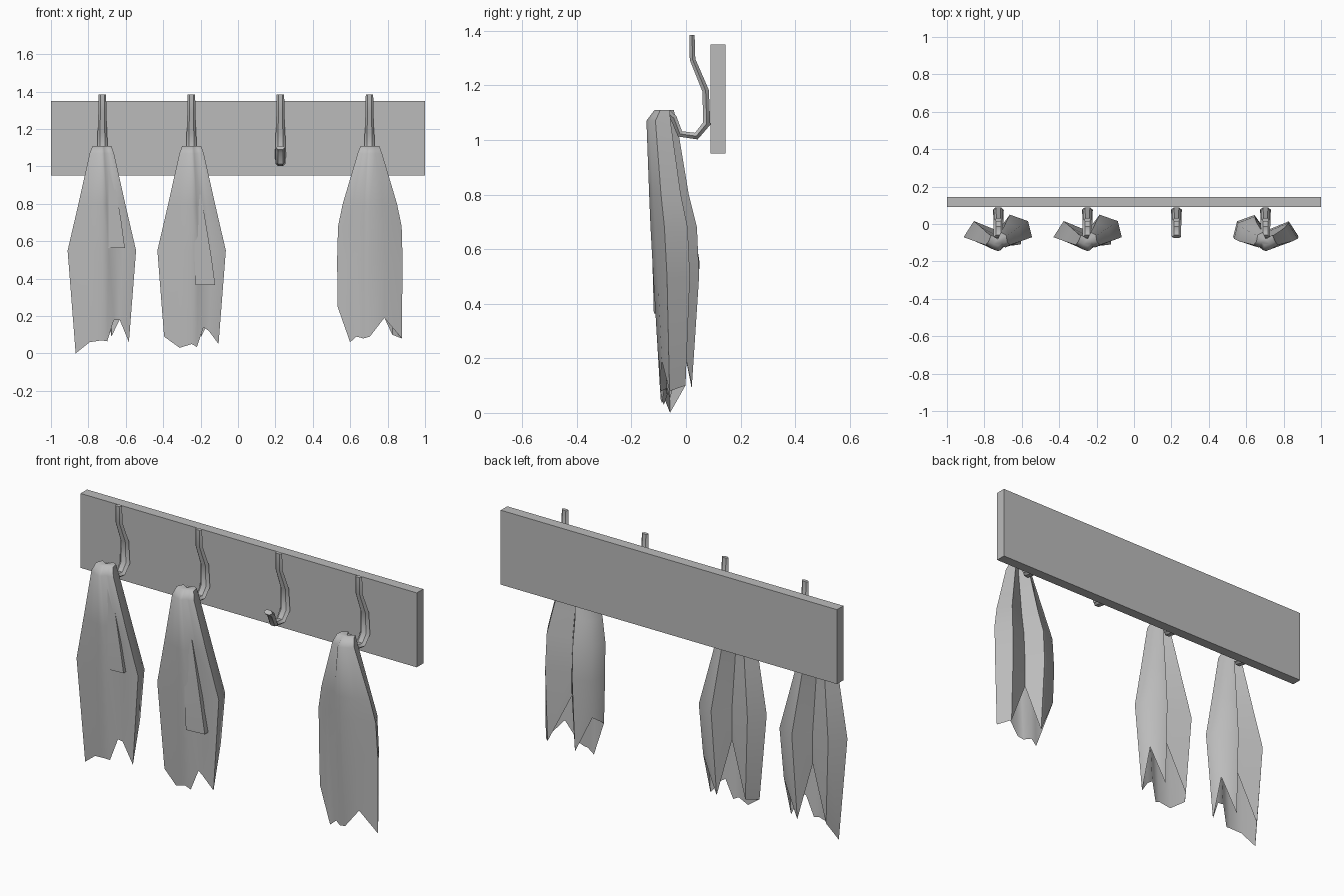
import bpy, bmesh, math

cube = bpy.data.objects.get("Cube")
if cube:
    bpy.data.objects.remove(cube, do_unlink=True)

grey = bpy.data.materials.new("plain grey")
grey.use_nodes = True
grey.diffuse_color = (0.5, 0.5, 0.5, 1)
grey.node_tree.nodes["Principled BSDF"].inputs["Base Color"].default_value = (0.5, 0.5, 0.5, 1)


def add_object(name, data):
    obj = bpy.data.objects.new(name, data)
    bpy.context.collection.objects.link(obj)
    data.materials.append(grey)
    return obj


def smooth(obj, angle):
    bpy.ops.object.select_all(action='DESELECT')
    obj.select_set(True)
    bpy.context.view_layer.objects.active = obj
    bpy.ops.object.shade_smooth_by_angle(angle=math.radians(angle))


def loft(name, rows, cap_ends, angle):
    """Skin closed rows of points, capping the first and optionally the last."""
    bm = bmesh.new()
    rings = [[bm.verts.new(p) for p in row] for row in rows]
    n = len(rings[0])
    for a, b in zip(rings, rings[1:]):
        for i in range(n):
            j = (i + 1) % n
            bm.faces.new((a[i], b[i], b[j], a[j]))
    bm.faces.new(rings[0])
    if cap_ends:
        bm.faces.new(rings[-1])
    bmesh.ops.recalc_face_normals(bm, faces=bm.faces)
    mesh = bpy.data.meshes.new(name)
    bm.to_mesh(mesh)
    bm.free()
    obj = add_object(name, mesh)
    smooth(obj, angle)
    return obj


# Wall board
bm = bmesh.new()
bmesh.ops.create_cube(bm, size=1)
bmesh.ops.scale(bm, vec=(2, 0.055, 0.4), verts=bm.verts)
bmesh.ops.translate(bm, vec=(0, 0.118, 1.15), verts=bm.verts)
board_mesh = bpy.data.meshes.new("wall_board")
bm.to_mesh(board_mesh)
bm.free()
add_object("wall_board", board_mesh)

# Bent hooks: (y, z, radius) along the rod, widened sideways
HOOK = [(0.022, 1.385, 0.011), (0.024, 1.295, 0.012), (0.072, 1.18, 0.014),
        (0.076, 1.06, 0.016), (0.038, 1.014, 0.015), (-0.022, 1.022, 0.014),
        (-0.045, 1.08, 0.014), (-0.068, 1.1, 0.014)]


def hook(name, x):
    curve = bpy.data.curves.new(name, 'CURVE')
    curve.dimensions = '3D'
    curve.bevel_depth = 1
    curve.bevel_resolution = 1
    curve.use_fill_caps = True
    spline = curve.splines.new('POLY')
    spline.points.add(len(HOOK) - 1)
    for point, (y, z, r) in zip(spline.points, HOOK):
        point.co = (0, y, z, 1)
        point.radius = r
    obj = add_object(name, curve)
    obj.location.x = x
    obj.scale.x = 1.8
    bpy.ops.object.select_all(action='DESELECT')
    obj.select_set(True)
    bpy.context.view_layer.objects.active = obj
    bpy.ops.object.convert(target='MESH')
    smooth(bpy.context.object, 40)


# Folded outline of a coat: sideways -1..1, depth 0 (front) to 1 (back)
FOLDS = [(0, 0), (0.2, 0.04), (0.42, 0.22), (0.62, 0.18), (1, 0.3), (0.88, 0.8),
         (0.35, 1), (0, 0.5), (-0.7, 0.8), (-1, 0.3), (-0.45, 0.1)]

# Levels: z, half width, front y, back y
SHOULDERS = [(1.11, 0.05, -0.115, -0.045), (1.07, 0.065, -0.145, -0.035)]
FLARED = SHOULDERS + [(0.8, 0.125, -0.135, 0.01), (0.55, 0.183, -0.122, 0.05), (0, 0.14, -0.09, 0.015)]
STRAIGHT = SHOULDERS + [(0.8, 0.145, -0.135, 0.01), (0.68, 0.17, -0.13, 0.04),
                        (0.5, 0.175, -0.12, 0.048), (0, 0.17, -0.09, 0.015)]


def at_height(levels, z):
    for a, b in zip(levels, levels[1:]):
        if z >= b[0]:
            t = (a[0] - z) / (a[0] - b[0])
            return [p + (q - p) * t for p, q in zip(a[1:], b[1:])]
    return levels[-1][1:]


def coat(name, x, side, levels, hem):
    def place(fold, z):
        half, front, back = at_height(levels, z)
        return (x + side * fold[0] * half, front + (back - front) * fold[1], z)
    rows = [[place(f, level[0]) for f in FOLDS] for level in levels[:-1]]
    rows.append([place(f, z) for f, z in zip(FOLDS, hem)])
    return loft(name, rows, False, 65)


def sleeve(name, x, top, bottom):
    """Flat tapering sleeve resting on the front of a coat."""
    rows = []
    for z, left, right, front in ((top, 0, 0.035, -0.12),
                                  (bottom + 0.15, 0, 0.09, -0.122),
                                  (bottom, 0.005, 0.11, -0.118)):
        rows.append([(x + left, front, z), (x + right, front + 0.01, z),
                     (x + right, front + 0.07, z), (x + left, front + 0.06, z)])
    return loft(name, rows, True, 30)


for i in range(4):
    hook(f"hook_{i + 1}", -0.725 + 0.476 * i)

coat("right_coat", -0.728, 1, FLARED,
     [0.07, 0.065, 0.18, 0.18, 0.06, 0.28, 0.09, 0.38, 0.1, 0, 0.06])
coat("middle_coat", -0.248, 1, FLARED,
     [0.05, 0.035, 0.14, 0.12, 0.05, 0.28, 0.09, 0.38, 0.1, 0.09, 0.03])
coat("left_coat", 0.705, -1, STRAIGHT,
     [0.09, 0.08, 0.09, 0.06, 0.25, 0.3, 0.1, 0.36, 0.1, 0.08, 0.19])
sleeve("right_coat_sleeve", -0.715, 1.03, 0.565)
sleeve("middle_coat_sleeve", -0.232, 0.85, 0.365)
